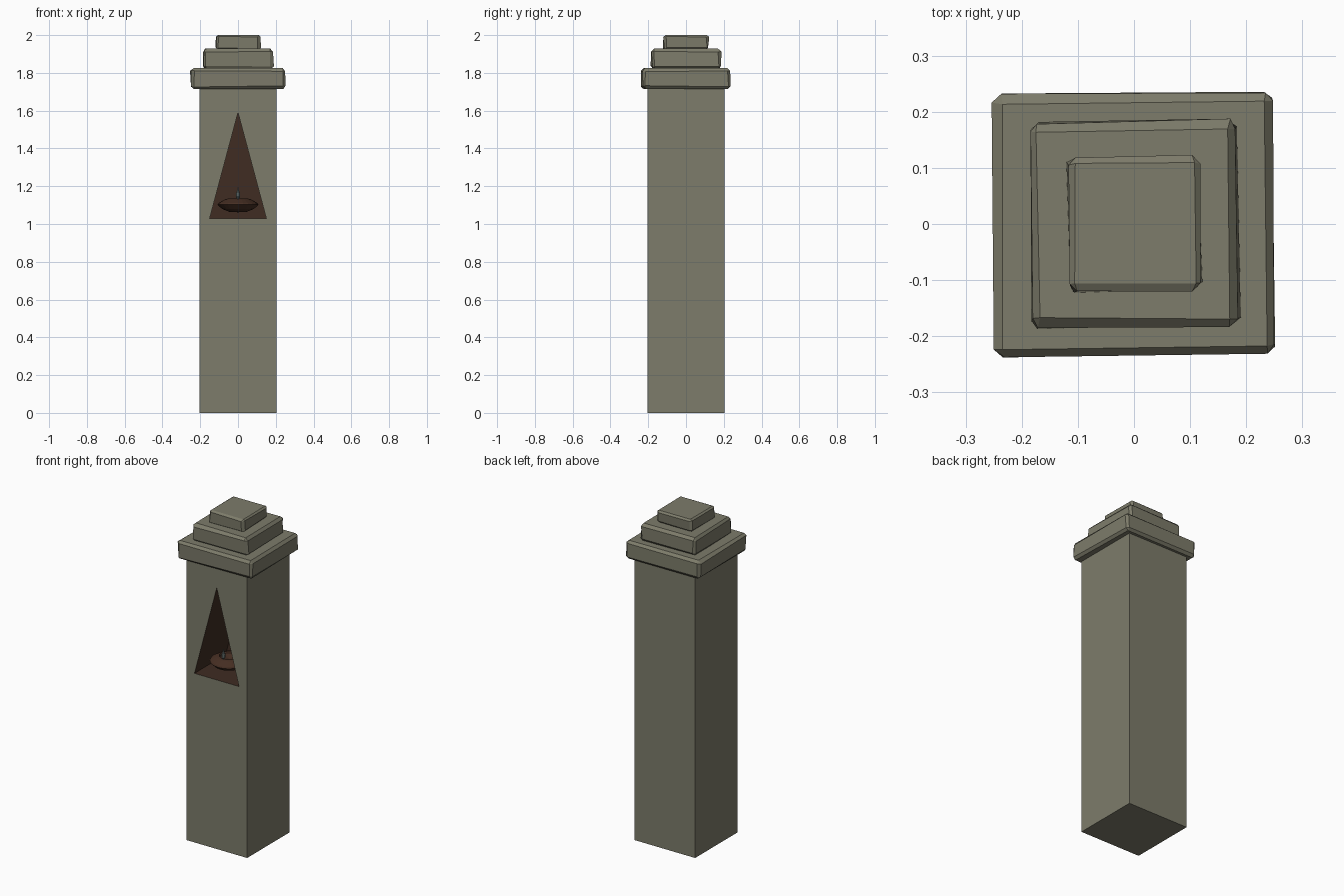
import bpy, bmesh, math, random
from mathutils import Vector

if "Cube" in bpy.data.objects:
    bpy.data.objects.remove(bpy.data.objects["Cube"])

random.seed(4)


def material(name, rgb):
    m = bpy.data.materials.new(name)
    m.diffuse_color = (*rgb, 1)
    m.use_nodes = True
    m.node_tree.nodes["Principled BSDF"].inputs["Base Color"].default_value = m.diffuse_color
    return m


stone = material("olive_stone", (0.205, 0.200, 0.145))
clay = material("niche_brown", (0.050, 0.025, 0.016))
bowl_mat = material("lamp_clay", (0.060, 0.027, 0.016))
wick_mat = material("wick_grey", (0.150, 0.190, 0.180))


def finish(name, bm, mats):
    bmesh.ops.recalc_face_normals(bm, faces=bm.faces)
    me = bpy.data.meshes.new(name)
    bm.to_mesh(me)
    bm.free()
    for m in mats:
        me.materials.append(m)
    ob = bpy.data.objects.new(name, me)
    bpy.context.collection.objects.link(ob)
    return ob


# Pillar shaft with a triangular niche sunk into the front
W, H, DEPTH = 0.205, 1.73, 0.30
bm = bmesh.new()
front = [bm.verts.new(p) for p in ((-W, -W, 0), (W, -W, 0), (W, -W, H), (-W, -W, H))]
back = [bm.verts.new((v.co.x, W, v.co.z)) for v in front]
mouth = [bm.verts.new(p) for p in ((-0.15, -W, 1.03), (0.15, -W, 1.03), (0, -W, 1.59))]
inner = [bm.verts.new(v.co + Vector((0, DEPTH, 0))) for v in mouth]
A, B, C, D = front
l, r, t = mouth
for f in ((A, B, r, l), (B, C, t, r), (C, D, t), (D, A, l, t), back):
    bm.faces.new(f)
for i in range(4):
    j = (i + 1) % 4
    bm.faces.new((front[i], front[j], back[j], back[i]))
for i in range(3):
    j = (i + 1) % 3
    bm.faces.new((mouth[i], mouth[j], inner[j], inner[i])).material_index = 1
bm.faces.new(inner).material_index = 1
finish("pillar_shaft", bm, [stone, clay])


# Roughly hewn cap slabs, chamfered with uneven corners
def slab(name, hx, hy, z0, z1, chamfer, rot):
    bm = bmesh.new()
    bmesh.ops.create_cube(bm, size=2)
    c, s = math.cos(rot), math.sin(rot)
    for v in bm.verts:
        x, y = v.co.x * hx, v.co.y * hy
        v.co = (x * c - y * s, x * s + y * c, z1 if v.co.z > 0 else z0)
    bmesh.ops.bevel(bm, geom=bm.edges[:], offset=chamfer, segments=1,
                    affect='EDGES', profile=0.5)
    for v in bm.verts:
        v.co.x += random.uniform(-0.004, 0.004)
        v.co.y += random.uniform(-0.004, 0.004)
        if z0 + 0.004 < v.co.z < z1 - 0.004:
            v.co.z += random.uniform(-0.004, 0.004)
    finish(name, bm, [stone])


slab("cap_lower", 0.249, 0.233, 1.715, 1.825, 0.014, 0.010)
slab("cap_middle", 0.186, 0.183, 1.820, 1.928, 0.015, 0.012)
slab("cap_top", 0.117, 0.119, 1.922, 2.000, 0.011, 0.010)


# Lathed pieces of the oil lamp
def lathe(name, profile, cx, cy, sides, mat):
    bm = bmesh.new()
    rings = []
    for rad, z in profile:
        if rad == 0:
            rings.append([bm.verts.new((cx, cy, z))] * sides)
        else:
            rings.append([bm.verts.new((cx + rad * math.cos(2 * math.pi * k / sides),
                                        cy + rad * math.sin(2 * math.pi * k / sides), z))
                          for k in range(sides)])
    for a, b in zip(rings, rings[1:]):
        for k in range(sides):
            n = (k + 1) % sides
            bm.faces.new(list(dict.fromkeys((a[k], a[n], b[n], b[k]))))
    return finish(name, bm, [mat])


lathe("lamp_bowl", [(0, 1.062), (0.045, 1.064), (0.085, 1.080), (0.108, 1.102),
                    (0.104, 1.110), (0.070, 1.130), (0.055, 1.134),
                    (0.050, 1.125), (0, 1.112)], 0, -0.085, 24, bowl_mat)
lathe("lamp_wick", [(0, 1.110), (0.005, 1.110), (0.005, 1.135), (0.012, 1.145),
                    (0.010, 1.162), (0.004, 1.180), (0, 1.198)], 0, -0.14, 8, wick_mat)
